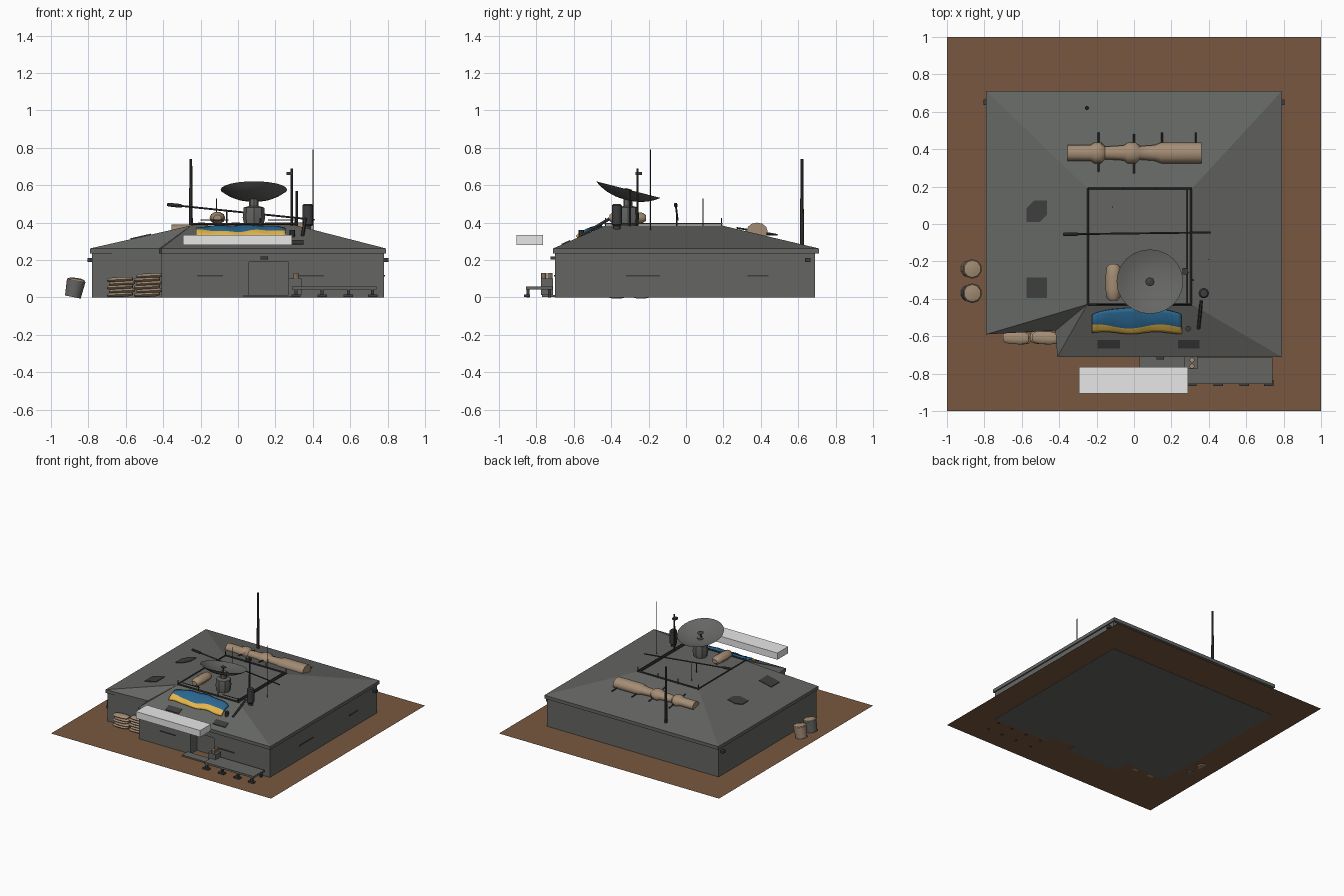
import bpy, bmesh, math
from mathutils import Vector

if "Cube" in bpy.data.objects:
    bpy.data.objects.remove(bpy.data.objects["Cube"])


def material(name, rgb):
    m = bpy.data.materials.new(name)
    m.diffuse_color = (*rgb, 1)
    m.use_nodes = True
    m.node_tree.nodes["Principled BSDF"].inputs["Base Color"].default_value = m.diffuse_color
    return m


GREY = material("concrete grey", (0.13, 0.134, 0.125))
DARK = material("dark metal", (0.045, 0.047, 0.045))
EARTH = material("brown earth", (0.19, 0.098, 0.05))
SAND = material("sand canvas", (0.37, 0.265, 0.175))
WHITE = material("white", (0.8, 0.8, 0.8))
BLUE = material("blue cloth", (0.024, 0.14, 0.29))
YELLOW = material("yellow cloth", (0.78, 0.47, 0.07))


def make(name, verts, faces, mats, smooth=False):
    me = bpy.data.meshes.new(name)
    me.from_pydata(verts, [], faces)
    for m in mats:
        me.materials.append(m)
    bm = bmesh.new()
    bm.from_mesh(me)
    bmesh.ops.recalc_face_normals(bm, faces=bm.faces)
    bm.to_mesh(me)
    bm.free()
    ob = bpy.data.objects.new(name, me)
    bpy.context.collection.objects.link(ob)
    if smooth:
        bpy.ops.object.select_all(action='DESELECT')
        ob.select_set(True)
        bpy.context.view_layer.objects.active = ob
        bpy.ops.object.shade_smooth_by_angle(angle=math.radians(40))
    return ob


def box(name, x, y, z, mat):
    v = [(a, b, c) for a in x for b in y for c in z]
    f = [(0, 1, 3, 2), (4, 6, 7, 5), (0, 4, 5, 1), (2, 3, 7, 6), (0, 2, 6, 4), (1, 5, 7, 3)]
    return make(name, v, f, [mat])


def prism(name, outline, z0, z1, mat):
    n = len(outline)
    v = [(*p, z) for z in (z0, z1) for p in outline]
    f = [(i, (i + 1) % n, n + (i + 1) % n, n + i) for i in range(n)]
    return make(name, v, f + [tuple(range(n)), tuple(range(n, 2 * n))], [mat])


def loft(name, start, end, rings, mat, sides=10, squash=1.0):
    """Round part along an axis; rings are (fraction along axis, radius)."""
    a, b = Vector(start), Vector(end)
    d = (b - a).normalized()
    u = d.cross(Vector((0, 0, 1)))
    u = u.normalized() if u.length > 0.01 else Vector((1, 0, 0))
    w = u.cross(d)
    v, f = [], []
    for t, r in rings:
        for k in range(sides):
            q = 2 * math.pi * k / sides
            v.append(a.lerp(b, t) + r * (math.cos(q) * u + squash * math.sin(q) * w))
    for j in range(len(rings) - 1):
        for k in range(sides):
            i, n = j * sides + k, j * sides + (k + 1) % sides
            f.append((i, n, n + sides, i + sides))
    f += [tuple(range(sides)), tuple(range(len(v) - sides, len(v)))]
    return make(name, v, f, [mat], True)


def rod(name, a, b, r, mat=DARK, sides=6):
    return loft(name, a, b, [(0, r), (1, r)], mat, sides)


def bag(name, a, b, r, squash=0.6):
    return loft(name, a, b, [(0, r * 0.5), (0.08, r * 0.85), (0.3, r), (0.7, r),
                             (0.92, r * 0.85), (1, r * 0.5)], SAND, 10, squash)


EAVE, TOP = 0.262, 0.385


def roof_z(x, y):
    s = min((x + 0.79) / 0.54, (0.79 - x) / 0.48, (0.71 - y) / 0.52, (y + 0.71) / 0.28, 1)
    return EAVE + (TOP - EAVE) * s


# Ground and bunker walls with a recessed doorway
make("ground", [(-1, -1, .002), (1, -1, .002), (1, 1, .002), (-1, 1, .002)], [(0, 1, 2, 3)], [EARTH])
prism("walls", [(-.78, .69), (.78, .69), (.78, -.7), (.27, -.7), (.27, -.62), (.06, -.62), (.06, -.7),
                (-.41, -.7), (-.41, -.565), (-.78, -.58)], 0, 0.245, GREY)
box("door_lintel", (.06, .27), (-.7, -.61), (.19, .245), GREY)

# Sloped roof with a flat top
eave = [(-.79, .71), (.79, .71), (.79, -.71), (-.41, -.71), (-.42, -.57), (-.79, -.59)]
deck = [(-.25, .19), (.31, .19), (.31, -.43), (-.25, -.43)]
rv = [(*p, 0.235) for p in eave] + [(*p, EAVE) for p in eave] + [(*p, TOP) for p in deck]
rf = [(i, (i + 1) % 6, 6 + (i + 1) % 6, 6 + i) for i in range(6)]
rf += [tuple(range(6)), (6, 7, 13, 12), (7, 8, 14, 13), (8, 9, 15, 14), (9, 10, 15),
       (10, 11, 15), (11, 6, 12, 15), (12, 13, 14, 15)]
make("roof", rv, rf, [GREY])

# Dark roof hatches lying on the slopes
for x0, x1, y0, y1 in ((-.575, -.465, .01, .125), (-.575, -.465, -.395, -.285),
                       (-.195, -.075, -.665, -.62), (.235, .35, -.665, -.62)):
    c = [(x0, y0), (x1, y0), (x1, y1), (x0, y1)]
    if y0 > 0:
        c = [(x0, y0), (x1 - .04, y0), (x1, y0 + .04), (x1, y1), (x0 + .04, y1), (x0, y1 - .04)]
    n = len(c)
    hv = [(x, y, roof_z(x, y) + h) for h in (-.003, .005) for x, y in c]
    make("roof_hatch", hv, [(i, (i + 1) % n, n + (i + 1) % n, n + i) for i in range(n)]
         + [tuple(range(n)), tuple(range(n, 2 * n))], [DARK])

# Wall slits and lamps
for x0, x1 in ((-.22, -.08), (.3, .46)):
    box("front_slit", (x0, x1), (-.705, -.699), (.113, .121), DARK)
for y0, y1 in ((-.32, -.14), (.33, .44)):
    box("side_slit", (.779, .785), (y0, y1), (.113, .121), DARK)
for s in (-1, 1):
    box("corner_lamp", (s * .79 - .015, s * .79 + .015), (.635, .665), (.19, .21), DARK)
box("door_lamp", (.12, .16), (-.725, -.7), (.203, .22), DARK)

# Railing round the deck
for x in (-.245, .285, .305):
    rod("rail", (x, -.43, .393), (x, .19, .393), .005)
for y in (-.43, .19):
    rod("rail", (-.245, y, .393), (.31, y, .393), .006)
for x in (-.245, -.06, .12, .305):
    for y in (-.43, .19):
        rod("rail_post", (x, y, .38), (x, y, .425), .004)
for x0, x1 in ((-.2, -.05), (.16, .3)):
    rod("upper_rail", (x0, -.43, .415), (x1, -.43, .415), .003)

# Dish on a pedestal
cx, cy = .085, -.31
loft("dish_pedestal", (cx, cy, .38), (cx, cy, .535),
     [(0, .05), (.3, .06), (.65, .055), (.7, .025), (1, .025)], GREY, 8)
n = Vector((0, .25, .97)).normalized()
base = Vector((cx, cy - .012, .523))
loft("dish", base, base + n * .055,
     [(0, .03), (.06, .06), (.3, .11), (.65, .15), (1, .178), (.93, .17), (.6, .135), (.35, .09), (.2, .03)], GREY, 24)
rod("dish_feed", base, base + n * .05, .006)
loft("feed_head", base + n * .045, base + n * .06, [(0, .012), (.5, .025), (1, .015)], DARK, 8)

# Cargo on the deck
bag("deck_bag", (-.11, -.41, .425), (-.11, -.215, .425), .042, .8)

# Draped two-colour cloth on the front slope
NX, NY = 24, 8
fv, ff, fm = [], [], []
for j in range(NY + 1):
    for i in range(NX + 1):
        u, t = i / NX, j / NY
        x = -.225 + .48 * u
        lo, hi = -.583 + .006 * math.sin(11 * u), -.485 + .035 * math.sin(math.pi * u) ** .6
        mid = -.548 + .011 * math.sin(9 * u + 1)
        y = lo + (mid - lo) * t / .375 if t <= .375 else mid + (hi - mid) * (t - .375) / .625
        fv.append((x, y, roof_z(x, y) + .012 + .012 * math.sin(math.pi * t) + .003 * math.sin(20 * u + 3 * t)))
for j in range(NY):
    for i in range(NX):
        k = j * (NX + 1) + i
        ff.append((k, k + 1, k + NX + 2, k + NX + 1))
        fm.append(0 if j < 3 else 1)
cloth = make("draped_cloth", fv, ff, [YELLOW, BLUE], True)
cloth.data.polygons.foreach_set("material_index", fm)
sol = cloth.modifiers.new("thickness", 'SOLIDIFY')
sol.thickness, sol.offset = .016, -1

# Rolled tarp with straps at the back
loft("rolled_tarp", (-.355, .38, .355), (.36, .38, .355),
     [(0, .042), (.17, .042), (.2, .056), (.25, .056), (.28, .034), (.42, .04), (.45, .056), (.51, .056),
      (.54, .036), (.65, .042), (.7, .056), (1, .056)], SAND, 12, .8)
for x, y0, y1 in ((-.19, .28, .49), (0, .27, .48), (.15, .42, .49), (.33, .42, .49)):
    rod("tarp_strap", (x, y0, roof_z(x, y0) + .006), (x, y1, roof_z(x, y1) + .02), .005)

# Masts, whips, chimney and poles
loft("rear_mast", (-.252, .62, .27), (-.252, .62, .74), [(0, .011), (.6, .009), (1, .007)], DARK, 8)
rod("tall_whip", (.4, -.19, .33), (.4, -.19, .79), .003)
rod("camera_mast", (.288, -.26, .38), (.288, -.26, .69), .006)
box("camera_head", (.26, .29), (-.27, -.235), (.655, .67), DARK)
rod("short_mast", (.315, -.3, .37), (.315, -.3, .57), .007)
rod("short_whip", (-.115, .09, .38), (-.115, .09, .53), .003)
loft("chimney", (.373, -.37, .33), (.373, -.37, .5),
     [(0, .02), (.3, .02), (.35, .028), (.95, .028), (1, .02)], DARK, 10)
rod("leaning_pipe", (.345, -.56, .33), (.36, -.41, .42), .009)
loft("roof_vent", (.29, -.56, .31), (.29, -.56, .36), [(0, .015), (1, .015)], DARK, 8)
loft("long_pole", (-.38, -.055, .497), (.41, -.045, .415),
     [(0, .006), (.01, .01), (.09, .01), (.11, .005), (1, .005)], DARK, 8)
rod("pole_support", (-.06, -.05, .38), (-.06, -.05, .465), .004)

# Floating white block
box("white_block", (-.295, .29), (-.905, -.765), (.28, .335), WHITE)

# Sandbag stack in the front left notch
for row in range(6):
    z = .012 + row * .02
    shift = .012 * (row % 2)
    for x0 in (-.7, -.555):
        if x0 < -.6 and row == 5:
            continue
        x = x0 + shift
        bag("sandbag", (x, -.605, z), (x + .137, -.612, z + .007), .034, .4)

# Leaning buckets on the left
for y, m in ((-.24, SAND), (-.37, GREY)):
    loft("bucket", (-.883, y, .002), (-.865, y, .092), [(0, .045), (1, .053)], m, 10)
    loft("bucket_fill", (-.865, y, .09), (-.863, y, .104), [(0, .05), (.6, .046), (1, .02)], SAND, 10)

# Walkway, bench and crates by the door
box("bench_top", (.29, .74), (-.855, -.715), (.043, .058), GREY)
for x in (.31, .45, .59, .72):
    for y in (-.845, -.73):
        box("bench_leg", (x - .008, x + .008), (y - .008, y + .008), (0, .045), DARK)
    box("bench_foot", (x - .025, x + .025), (-.865, -.835), (.003, .015), DARK)
box("door_step", (.03, .29), (-.77, -.7), (.003, .014), GREY)
box("crate", (.27, .34), (-.775, -.71), (.014, .1), GREY)
for y in (-.76, -.727):
    rod("crate_can", (.31, y, .1), (.31, y, .13), .014, SAND, 8)
